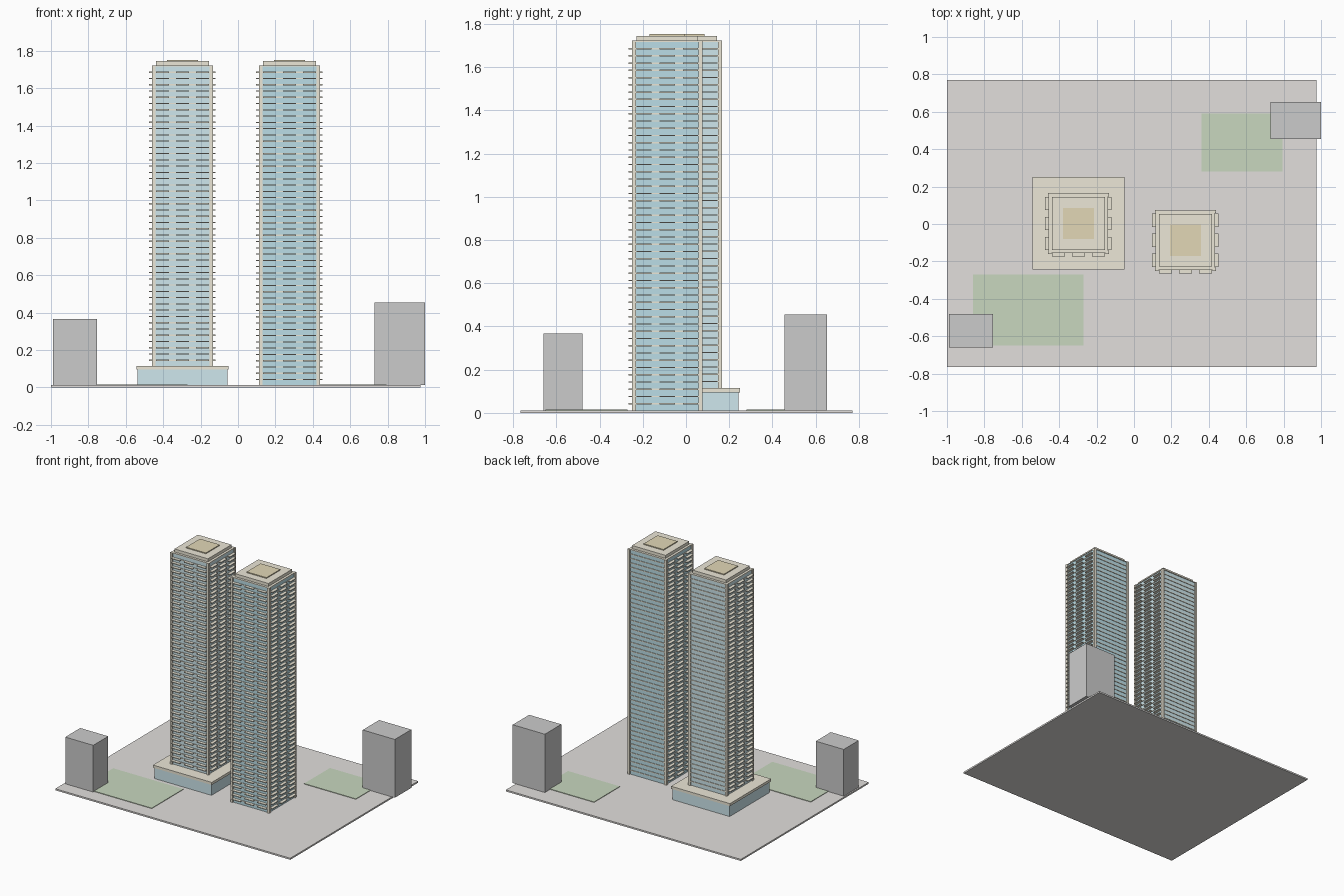
import bpy, bmesh

if "Cube" in bpy.data.objects:
    bpy.data.objects.remove(bpy.data.objects["Cube"])


def material(name, rgb):
    m = bpy.data.materials.new(name)
    m.diffuse_color = (*rgb, 1)
    m.use_nodes = True
    m.node_tree.nodes["Principled BSDF"].inputs["Base Color"].default_value = m.diffuse_color
    return m


BEIGE = material("beige_concrete", (0.84, 0.80, 0.68))
TAN = material("tan_roof", (0.76, 0.68, 0.47))
GLASS_A = material("pale_glass", (0.62, 0.80, 0.85))
GLASS_B = material("blue_glass", (0.50, 0.73, 0.80))
LAWN = material("lawn_green", (0.58, 0.68, 0.52))
PAVING = material("paving", (0.76, 0.74, 0.72))


def boxes(name, spans, mat=None):
    """One object from boxes given as (x0, x1, y0, y1, z0, z1)."""
    bm = bmesh.new()
    for x0, x1, y0, y1, z0, z1 in spans:
        for v in bmesh.ops.create_cube(bm, size=1)["verts"]:
            v.co = (x1 if v.co.x > 0 else x0,
                    y1 if v.co.y > 0 else y0,
                    z1 if v.co.z > 0 else z0)
    me = bpy.data.meshes.new(name)
    bm.to_mesh(me)
    bm.free()
    ob = bpy.data.objects.new(name, me)
    bpy.context.collection.objects.link(ob)
    if mat:
        me.materials.append(mat)
    return ob


def square(cx, cy, h, z0, z1):
    return (cx - h, cx + h, cy - h, cy + h, z0, z1)


def tower(name, cx, cy, base, floors, glass):
    top = 1.722
    pitch = (top - base) / floors
    # glazed core
    boxes(name + "_glass", [square(cx, cy, 0.155, base, top - 0.002)], glass)
    # corner piers
    boxes(name + "_corner_piers",
          [square(cx + sx * 0.154, cy + sy * 0.154, 0.009, base, top)
           for sx in (-1, 1) for sy in (-1, 1)], BEIGE)
    # floor slabs, and three balconies per floor on front, left and right
    slabs, balconies = [], []
    for i in range(1, floors + 1):
        z1 = base + i * pitch
        z0 = z1 - 0.006
        slabs.append(square(cx, cy, 0.159, z0, z1))
        if i == floors:
            continue
        for off in (-0.107, 0, 0.107):
            a, b = off - 0.035, off + 0.035
            balconies += [(cx + a, cx + b, cy - 0.178, cy - 0.155, z0, z1),
                          (cx - 0.178, cx - 0.155, cy + a, cy + b, z0, z1),
                          (cx + 0.155, cx + 0.178, cy + a, cy + b, z0, z1)]
    boxes(name + "_floor_slabs", slabs, BEIGE)
    boxes(name + "_balconies", balconies, BEIGE)
    # stepped roof
    boxes(name + "_roof_crown", [square(cx, cy, 0.141, top, 1.745)], BEIGE)
    boxes(name + "_roof_plant", [square(cx, cy, 0.083, 1.745, 1.752)], TAN)


# site
boxes("ground_slab", [(-1, 0.975, -0.765, 0.77, 0, 0.012)], PAVING)
boxes("lawns", [(-0.86, -0.27, -0.65, -0.27, 0.012, 0.016),
                (0.36, 0.795, 0.28, 0.59, 0.012, 0.016)], LAWN)
boxes("neighbour_left", [(-0.99, -0.755, -0.66, -0.48, 0.012, 0.367)])
boxes("neighbour_right", [(0.73, 1.0, 0.455, 0.652, 0.012, 0.455)])

# podium under the left tower
boxes("podium_glass", [square(-0.297, 0.003, 0.24, 0.012, 0.095)], GLASS_A)
boxes("podium_roof", [square(-0.297, 0.003, 0.247, 0.095, 0.115)], BEIGE)

tower("left_tower", -0.297, 0.003, 0.115, 48, GLASS_A)
tower("right_tower", 0.275, -0.087, 0.012, 51, GLASS_B)
